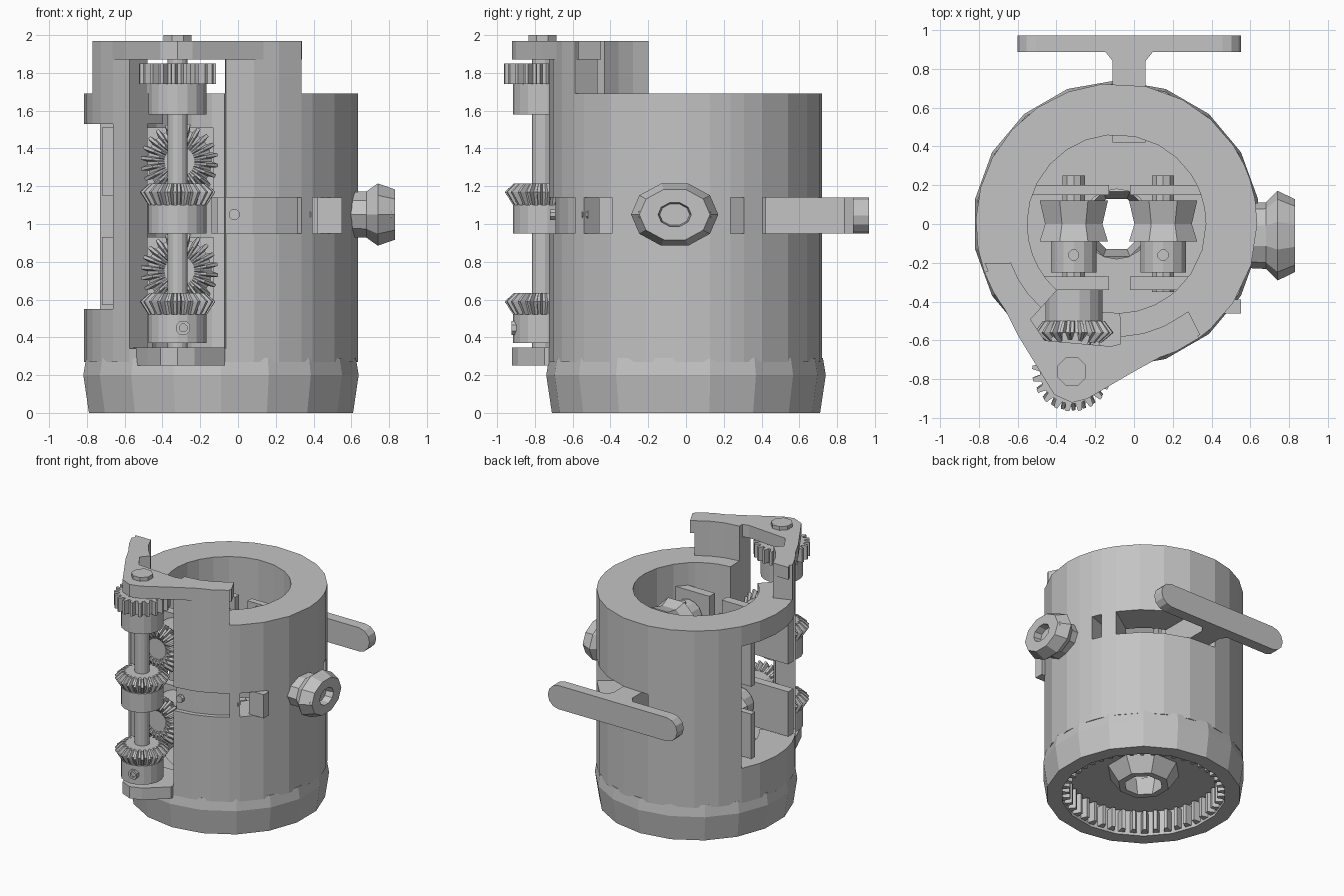
import bpy, bmesh, math
from mathutils import Matrix, Vector

if "Cube" in bpy.data.objects:
    bpy.data.objects.remove(bpy.data.objects["Cube"])

grey = bpy.data.materials.new("light_grey")
grey.diffuse_color = (0.55, 0.55, 0.55, 1)
grey.use_nodes = True
grey.node_tree.nodes["Principled BSDF"].inputs["Base Color"].default_value = grey.diffuse_color
CX = -0.09                      # axis of the round housing
SX, SY = -0.32, -0.76           # vertical drive shaft
AXIS = {'Z': Matrix(), 'Y': Matrix.Rotation(math.pi / 2, 4, 'X'), 'X': Matrix.Rotation(math.pi / 2, 4, 'Y')}


def finish(name, bm, recalc=True):
    if recalc:
        bmesh.ops.recalc_face_normals(bm, faces=bm.faces)
    me = bpy.data.meshes.new(name)
    bm.to_mesh(me)
    bm.free()
    me.materials.append(grey)
    ob = bpy.data.objects.new(name, me)
    bpy.context.collection.objects.link(ob)
    return ob


def loft(name, rings, mat=Matrix(), closed=False):
    """Skin a stack of point rings; cap the ends, or join last to first."""
    bm = bmesh.new()
    vs = [[bm.verts.new(mat @ Vector(p)) for p in r] for r in rings]
    n = len(vs[0])
    for a, b in zip(vs, vs[1:] + (vs[:1] if closed else [])):
        for i in range(n):
            bm.faces.new((a[i], a[(i + 1) % n], b[(i + 1) % n], b[i]))
    if not closed:
        bm.faces.new(vs[0])
        bm.faces.new(vs[-1])
    return finish(name, bm)


def turned(name, at, layers, axis='Z', sides=14, closed=False, scale=(1, 1)):
    """Round part: layers are (height, radius) along the axis."""
    rings = [[(r * scale[0] * math.cos(t), r * scale[1] * math.sin(t), h)
              for t in (2 * math.pi * (i + .5) / sides for i in range(sides))] for h, r in layers]
    return loft(name, rings, Matrix.Translation(at) @ AXIS[axis], closed)


def gear(name, at, layers, teeth, axis='Z'):
    """Toothed part: layers are (height, root radius, tip radius)."""
    rings = []
    for h, r0, r1 in layers:
        ring = []
        for i in range(teeth):
            for f, r in ((0, r0), (.35, r0), (.5, r1), (.8, r1)):
                t = 2 * math.pi * (i + f) / teeth
                ring.append((r * math.cos(t), r * math.sin(t), h))
        rings.append(ring)
    return loft(name, rings, Matrix.Translation(at) @ AXIS[axis])


def prism(name, pts, z0, z1, mat=Matrix()):
    return loft(name, [[(x, y, z) for x, y in pts] for z in (z0, z1)], mat)


def box(name, x0, x1, y0, y1, z0, z1):
    return prism(name, [(x0, y0), (x1, y0), (x1, y1), (x0, y1)], z0, z1)


def ring_cells(name, angles, radii, heights, solid):
    """Ring wall of cells; only faces between solid and empty are made."""
    bm = bmesh.new()
    verts = {}
    na = len(angles)

    def v(a, r, z):
        k = (a % na, r, z)
        if k not in verts:
            t = math.radians(angles[k[0]])
            verts[k] = bm.verts.new((CX + radii[r] * math.cos(t), radii[r] * math.sin(t), heights[z]))
        return verts[k]

    def full(a, r, z):
        if not (0 <= r < len(radii) - 1 and 0 <= z < len(heights) - 1):
            return False
        a %= na
        end = angles[a + 1] if a + 1 < na else 360
        return solid((angles[a] + end) / 2, (radii[r] + radii[r + 1]) / 2, (heights[z] + heights[z + 1]) / 2)

    quad = ((0, 0), (1, 0), (1, 1), (0, 1))
    for a in range(na):
        for r in range(len(radii) - 1):
            for z in range(len(heights) - 1):
                if not full(a, r, z):
                    continue
                corners = [v(a + i, r + j, z + k).co for i in (0, 1) for j in (0, 1) for k in (0, 1)]
                mid = sum(corners, Vector()) / 8
                for ax in range(3):
                    for s in (0, 1):
                        nb = [a, r, z]
                        nb[ax] += 2 * s - 1
                        if full(*nb):
                            continue
                        fv = []
                        for p, q in quad:
                            o = [p, q]
                            o.insert(ax, s)
                            fv.append(v(a + o[0], r + o[1], z + o[2]))
                        f = bm.faces.new(fv)
                        f.normal_update()
                        if f.normal.dot(f.calc_center_median() - mid) < 0:
                            f.normal_flip()
    return finish(name, bm, False)


# Housing: open at the front for the shaft, at the left for the brackets, slotted round the middle
def housing_solid(a, r, z):
    if z < .34:
        return True
    if z > 1.69:
        return r > .58 and (200 < a < 228 or 272 < a < 306)
    if 228 < a < 272:
        return False
    if 218 < a < 228:
        return r > .58 or z > 1.53
    if 152 < a < 218:
        return z < .55 or z > 1.53
    if .95 < z < 1.14:
        if 272 < a < 306:
            return r < .69
        return not (312 < a < 326 or 19 < a < 25 or 34 < a < 96)
    return True


ring_cells("housing", [0, 10, 19, 25, 34, 48, 62, 78, 96, 110, 124, 138, 152, 165, 178, 190, 200, 209, 218,
                       228, 243, 258, 272, 284, 295, 306, 312, 326, 343],
           [.46, .58, .69, .725], [.27, .34, .55, .95, 1.14, 1.53, 1.69, 1.97], housing_solid)

# Base collar with internal ring gear, and the floor with its central hub
turned("base_collar", (CX, 0, 0), [(0, .71), (.2, .74), (.29, .725), (.29, .6), (0, .6)], sides=18, closed=True)
for i in range(44):
    t = 2 * math.pi * i / 44
    m = Matrix.Translation((CX, 0, 0)) @ Matrix.Rotation(t, 4, 'Z')
    prism("ring_gear_tooth", [(.61, -.03), (.61, .03), (.54, .012), (.54, -.012)], .02, .18, m)
turned("base_floor", (CX, 0, 0), [(.2, .62), (.26, .62), (.26, .18), (.2, .18)], sides=18, closed=True)
turned("floor_hub", (CX, 0, 0), [(.08, .19), (.2, .27), (.24, .18), (.08, .14)], sides=8, closed=True)

# Overhanging plates that hold the shaft at top and bottom
prism("top_plate", [(-.77, -.2), (-.67, -.43), (-.6, -.57), (-.49, -.75), (-.41, -.88), (-.32, -.92), (-.24, -.9),
                    (0, -.76), (.2, -.65), (.34, -.57), (.28, -.45), (.08, -.58), (-.12, -.63), (-.46, -.6),
                    (-.56, -.45), (-.64, -.2)], 1.87, 1.97)
prism("lower_bracket", [(-.56, -.5), (-.48, -.72), (-.41, -.88), (-.32, -.92), (-.23, -.89), (-.07, -.75),
                        (-.07, -.5)], .25, .345)

# Vertical shaft with its spur gear and two bevel gears
turned("drive_shaft", (SX, SY, 0), [(.25, .055), (1.98, .055)])
turned("shaft_cap", (SX, SY, 0), [(1.96, .08), (2.0, .08)], sides=8)
gear("spur_gear", (SX, SY, 0), [(1.74, .165, .205), (1.85, .165, .205)], 20)
turned("spur_hub", (SX, SY, 0), [(1.58, .155), (1.74, .155)], sides=18)
for z in (.37, .95):
    turned("bevel_hub", (SX, SY, z), [(0, .155), (.15, .155)], sides=18)
    gear("shaft_bevel_gear", (SX, SY, z), [(.15, .135, .155), (.22, .165, .2), (.265, .12, .15)], 22)
turned("set_screw", (SX + .03, -.88, .45), [(0, .04), (.045, .04), (.045, .022), (.02, .022)], 'Y', 8)

# Cross axles: bevel gear, hub, rollers and bracket plates at two heights
for z in (.75, 1.33):
    turned("cross_hub", (-.31, 0, z), [(.34, .15), (.5, .15)], 'Y', 16)
    gear("cross_bevel_gear", (-.31, 0, z), [(.5, .14, .16), (.56, .17, .205), (.61, .11, .145), (.59, .08, .08)],
         22, 'Y')
    for x, x0, x1 in ((-.31, -.72, -.13), (.15, -.02, .42)):
        turned("cross_axle", (x, 0, z), [(-.25, .06), (.35, .06)], 'Y', 10)
        turned("roller", (x, 0, z), [(-.12, .19), (0, .16), (.09, .19)], 'Y', 8)
        turned("roller_hub", (x, 0, z), [(.09, .12), (.25, .12)], 'Y', 14)
        turned("roller_screw", (x, -.16, z + .1), [(0, .03), (.035, .03)], 'Z', 8)
        h0, h1 = z - .18, z + .18
        box("rear_bracket_plate", x0, x1, .15, .2, h0, h1)
        box("front_bracket_plate", x0, x1, -.34, -.27, h0, h1)

# Handle at the back
w = .095
ends = [(.55 - w + w * math.cos(t), w * math.sin(t)) for t in (math.radians(-90 + 30 * i) for i in range(7))]
ends += [(-.6 + w + w * math.cos(t), w * math.sin(t)) for t in (math.radians(90 + 30 * i) for i in range(7))]
at_handle = Matrix.Translation((0, 0, 1.045)) @ AXIS['Y']
prism("handle_bar", ends, -.97, -.885, at_handle)
prism("handle_stem", [(-.11, .42), (.06, .42), (.06, .84), (.1, .89), (-.15, .89), (-.11, .84)], .95, 1.14)

# Boss on the right, with a recessed centre and two bolts
turned("side_boss", (0, -.06, 1.05), [(.55, .75), (.68, .78), (.74, 1.05), (.83, .85), (.83, .4), (.77, .36)], 'X', 10,
       scale=(.165, .22))
for y in (-.22, .1):
    turned("boss_bolt", (0, y, 1.05), [(.72, .035), (.815, .035), (.815, .02), (.79, .02)], 'X', 8)

# Clip and slot pins at the front right
box("slot_clip", .42, .55, -.46, -.39, .95, 1.14)
for x, y in ((-.02, -.69), (.36, -.52)):
    turned("slot_pin", (x, y, 1.05), [(0, .03), (.03, .03)], 'Y', 8)
